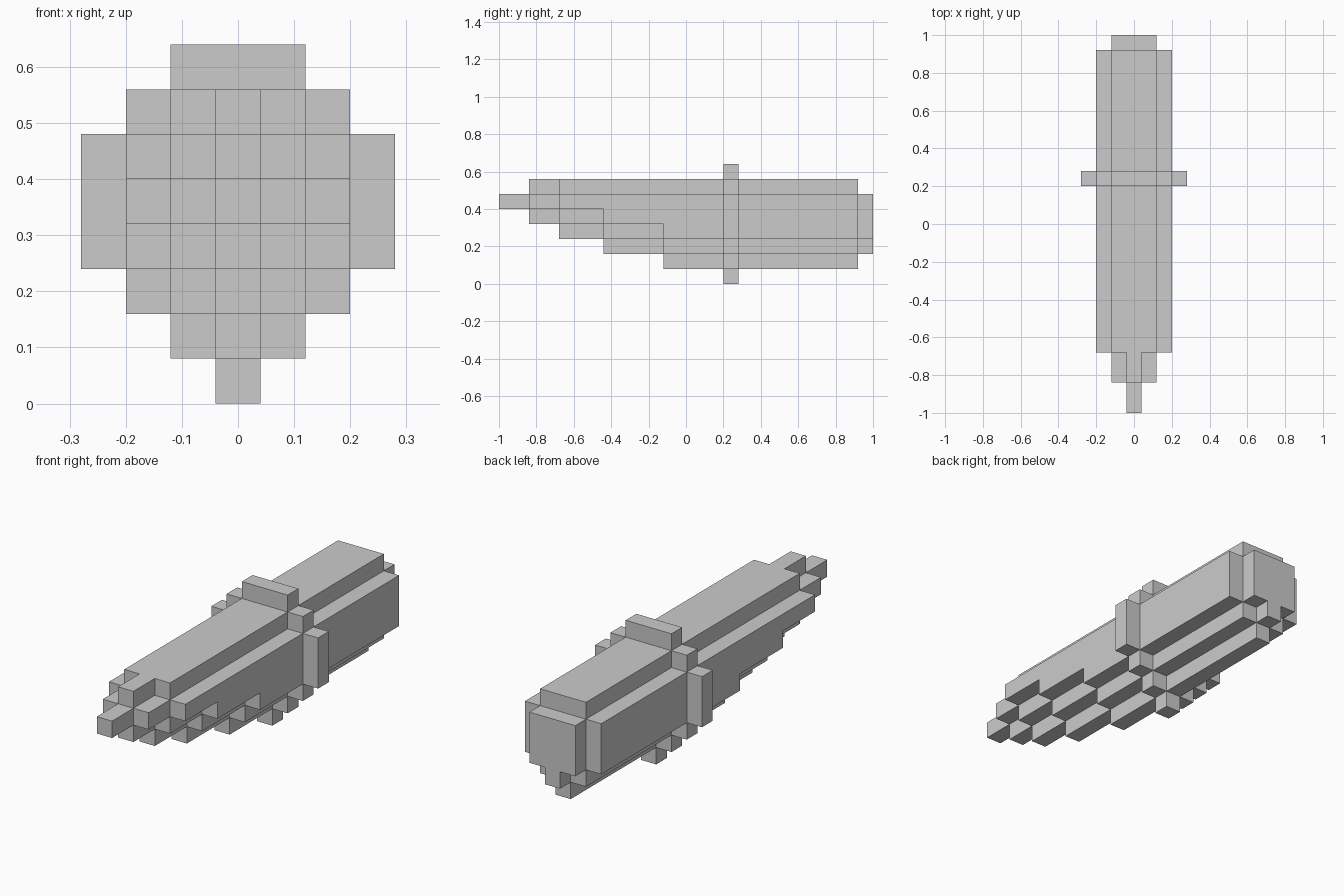
import bpy, bmesh
from mathutils import Vector

if "Cube" in bpy.data.objects:
    bpy.data.objects.remove(bpy.data.objects["Cube"])

U = 0.08  # block size

# Hull: half width of each layer, and the block row where each step of the nose begins
HULL_HALF = {1: 0, 2: 1, 3: 2, 4: 2, 5: 2, 6: 1}
NOSE_STEPS = [0, 2, 4, 7, 11]
hull = set()
for z, half in HULL_HALF.items():
    for x in range(-half, half + 1):
        start = NOSE_STEPS[abs(x) + abs(5 - z)]
        hull |= {(x, y, z) for y in range(start, 24)}

# Stern plate: hull section inset by one block
stern = {(x, 24, z) for z, half in HULL_HALF.items() if z < 6
         for x in range(1 - half, half)}

# Collar: one-block-thick band around the hull
COLLAR_HALF = [0, 1, 2, 3, 3, 3, 2, 1]
collar = {(x, 15, z) for z, half in enumerate(COLLAR_HALF)
          for x in range(-half, half + 1)} - hull

solid = hull | stern | collar


def build(name, cells):
    """Skin the exposed sides of a block set and merge coplanar faces."""
    bm = bmesh.new()
    for c in sorted(cells):
        centre = Vector((c[0], c[1] - 12, c[2] + 0.5)) * U
        for axis in range(3):
            for sign in (-1, 1):
                n = Vector((0, 0, 0))
                n[axis] = sign
                if tuple(int(a + b) for a, b in zip(c, n)) in solid:
                    continue
                a = Vector((0, 0, 0))
                a[(axis + 1) % 3] = 1
                b = n.cross(a)
                corners = [n + a + b, n - a + b, n - a - b, n + a - b]
                bm.faces.new([bm.verts.new(centre + k * U / 2) for k in corners])
    bmesh.ops.remove_doubles(bm, verts=bm.verts, dist=U / 100)
    bmesh.ops.dissolve_limit(bm, angle_limit=0.01, verts=bm.verts, edges=bm.edges)
    mesh = bpy.data.meshes.new(name)
    bm.to_mesh(mesh)
    bm.free()
    obj = bpy.data.objects.new(name, mesh)
    bpy.context.collection.objects.link(obj)


build("hull", hull)
build("stern_plate", stern)
build("collar", collar)
